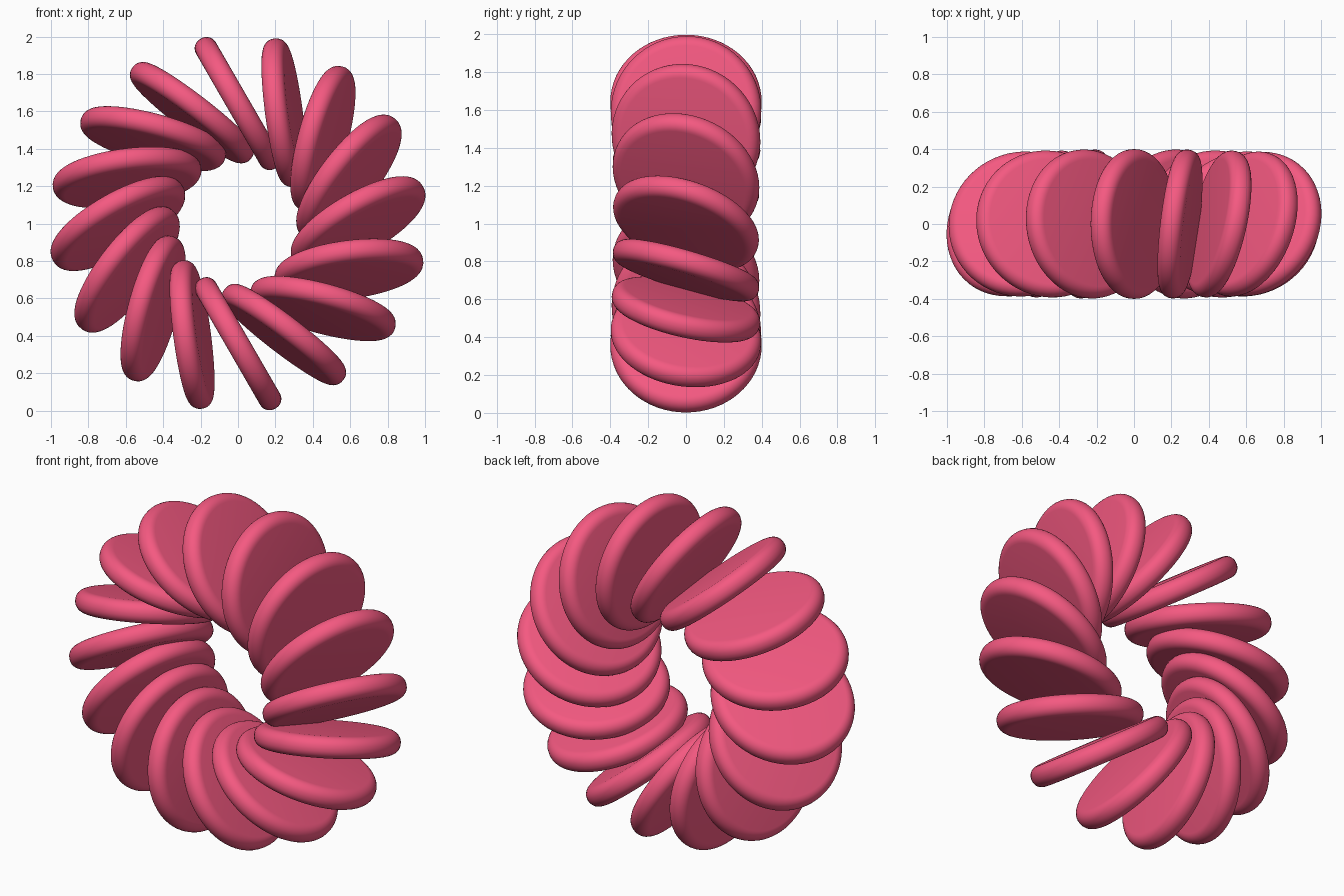
import bpy
import bmesh
from math import sin, cos, pi, radians
from mathutils import Vector

if "Cube" in bpy.data.objects:
    bpy.data.objects.remove(bpy.data.objects["Cube"])

COUNT = 16          # discs around the ring
RING = 0.642        # ring radius
R, T = 0.40, 0.122  # disc radius and thickness
SWIRL = radians(30) # disc turn away from the radial direction
LEAN = radians(17.5)  # largest lean towards the front

pink = bpy.data.materials.new("pink")
pink.diffuse_color = (0.91, 0.10, 0.22, 1)
pink.use_nodes = True
pink.node_tree.nodes["Principled BSDF"].inputs["Base Color"].default_value = pink.diffuse_color


def disc_mesh():
    """Round disc with a fully rounded rim."""
    bm = bmesh.new()
    bmesh.ops.create_cone(bm, cap_ends=True, segments=64,
                          radius1=R, radius2=R, depth=T)
    rims = [e for e in bm.edges if abs(e.verts[0].co.z - e.verts[1].co.z) < 1e-5]
    bmesh.ops.bevel(bm, geom=rims, offset=T * 0.47, segments=7,
                    profile=0.5, affect='EDGES')
    for f in bm.faces:
        f.smooth = True
    me = bpy.data.meshes.new("disc")
    bm.to_mesh(me)
    bm.free()
    me.materials.append(pink)
    return me


# Swirling ring of discs, leaning one way on the right and the other on the left
mesh = disc_mesh()
for i in range(COUNT):
    a = 2 * pi * i / COUNT
    phi, lean = a + SWIRL, LEAN * cos(a)
    normal = Vector((sin(phi) * cos(lean), -sin(lean), -cos(phi) * cos(lean)))
    ob = bpy.data.objects.new(f"disc_{i + 1:02d}", mesh)
    ob.location = (RING * cos(a), 0, 1 + RING * sin(a))
    ob.rotation_euler = normal.to_track_quat('Z', 'Y').to_euler()
    bpy.context.collection.objects.link(ob)
